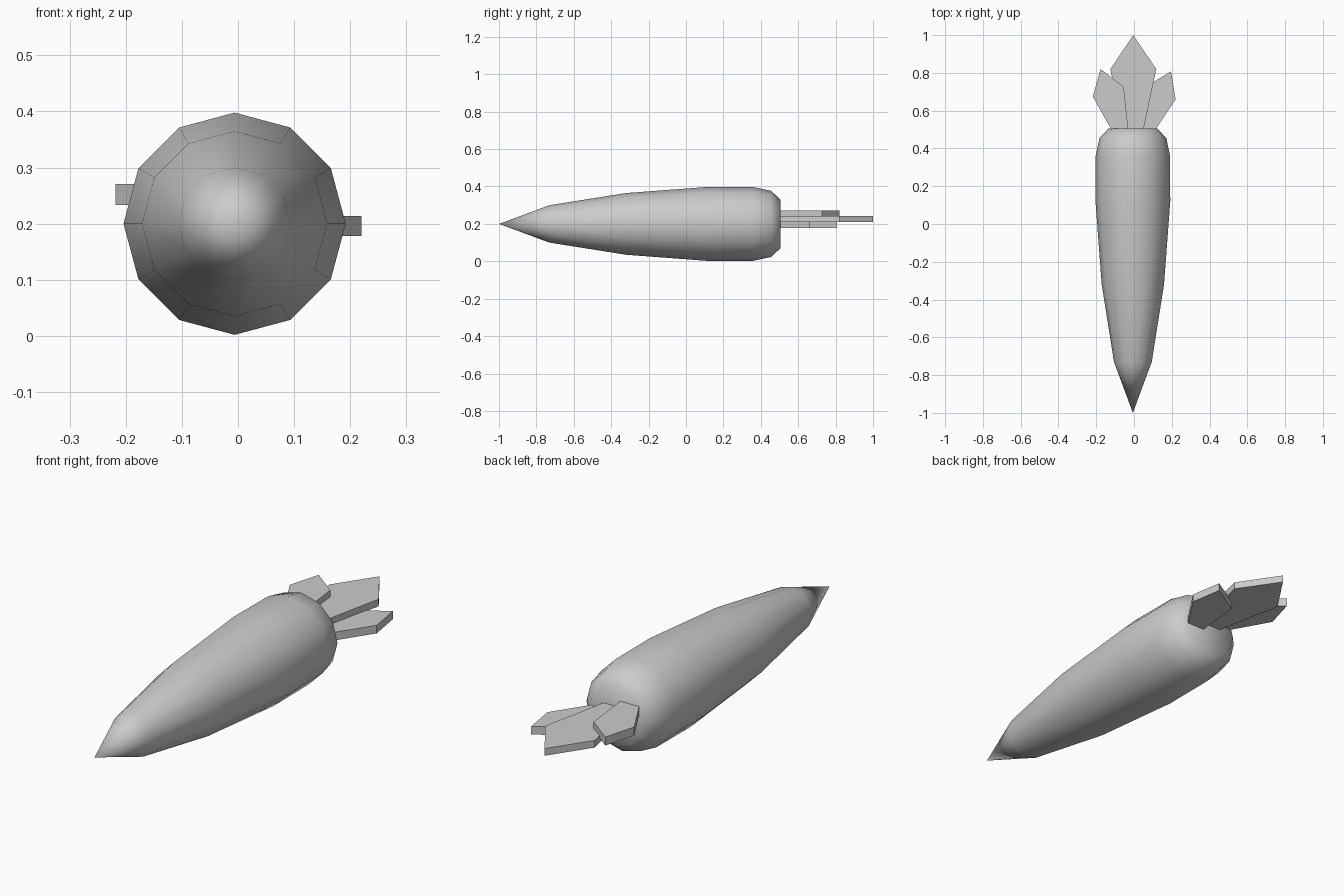
import bpy, bmesh, math

cube = bpy.data.objects.get("Cube")
if cube:
    bpy.data.objects.remove(cube)

grey = bpy.data.materials.new("plain_grey")
grey.use_nodes = True
COLOUR = (0.6, 0.6, 0.6, 1)
grey.diffuse_color = COLOUR
grey.node_tree.nodes["Principled BSDF"].inputs["Base Color"].default_value = COLOUR

CENTRE_X, CENTRE_Z, SIDES = -0.006, 0.2, 12


def add_object(name, bm, smooth):
    bmesh.ops.recalc_face_normals(bm, faces=bm.faces)
    for face in bm.faces:
        face.smooth = smooth
    mesh = bpy.data.meshes.new(name)
    bm.to_mesh(mesh)
    bm.free()
    mesh.materials.append(grey)
    obj = bpy.data.objects.new(name, mesh)
    bpy.context.collection.objects.link(obj)


# Root: a tapered lathe along y, from the pointed tip to the flat crown
profile = [(-0.73, 0.1), (-0.32, 0.165), (0.12, 0.198),
           (0.36, 0.197), (0.455, 0.177), (0.505, 0.13)]
bm = bmesh.new()
rings = []
for y, radius in profile:
    angles = [math.tau * i / SIDES for i in range(SIDES)]
    rings.append([bm.verts.new((CENTRE_X + radius * math.sin(a), y,
                                CENTRE_Z + radius * math.cos(a))) for a in angles])
tip = bm.verts.new((CENTRE_X, -1, CENTRE_Z))
for i in range(SIDES):
    j = (i + 1) % SIDES
    bm.faces.new((tip, rings[0][i], rings[0][j]))
    for a, b in zip(rings, rings[1:]):
        bm.faces.new((a[i], b[i], b[j], a[j]))
bm.faces.new(rings[-1])
add_object("root", bm, True)


# Leaves: flat outlines with thickness, stacked at three heights
def add_leaf(name, outline, bottom, top):
    bm = bmesh.new()
    face = bm.faces.new([bm.verts.new((x, y, bottom)) for x, y in outline])
    extruded = bmesh.ops.extrude_face_region(bm, geom=[face])["geom"]
    verts = [v for v in extruded if isinstance(v, bmesh.types.BMVert)]
    bmesh.ops.translate(bm, verts=verts, vec=(0, 0, top - bottom))
    add_object(name, bm, False)


add_leaf("middle_leaf", [(-0.06, 0.5), (0.05, 0.5), (0.118, 0.82),
                         (-0.004, 1), (-0.125, 0.82)], 0.21, 0.242)
add_leaf("right_leaf", [(-0.12, 0.5), (-0.03, 0.5), (-0.055, 0.727),
                        (-0.177, 0.82), (-0.218, 0.675)], 0.233, 0.271)
add_leaf("left_leaf", [(0.114, 0.5), (0.03, 0.5), (0.05, 0.72),
                       (0.196, 0.808), (0.22, 0.66)], 0.178, 0.214)
